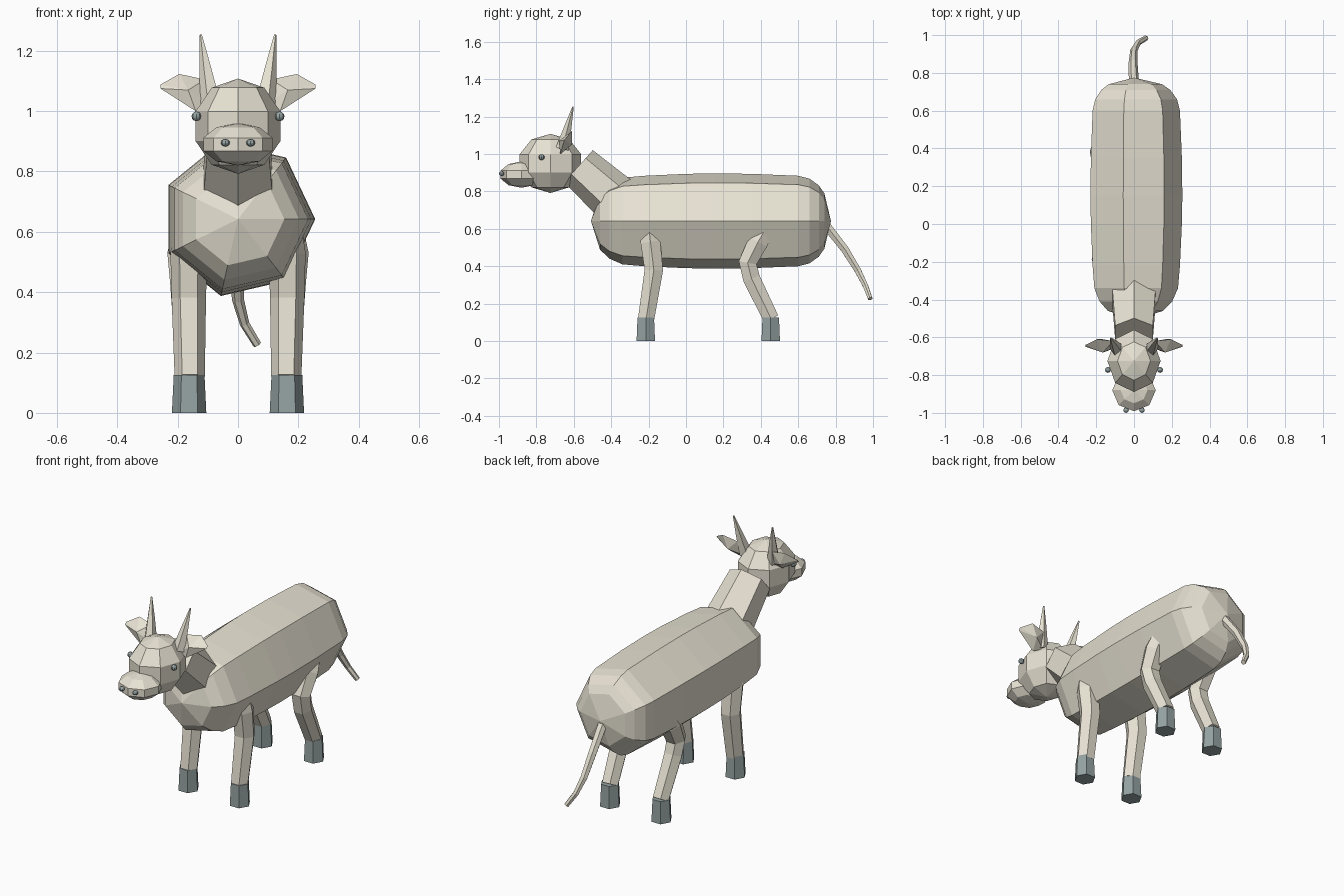
import bpy, bmesh, math
from mathutils import Vector, Matrix

if "Cube" in bpy.data.objects:
    bpy.data.objects.remove(bpy.data.objects["Cube"])


def material(name, color):
    m = bpy.data.materials.new(name)
    m.diffuse_color = (*color, 1)
    m.use_nodes = True
    m.node_tree.nodes["Principled BSDF"].inputs["Base Color"].default_value = m.diffuse_color
    return m


HIDE = material("hide", (0.80, 0.76, 0.65))
DARK = material("dark_horn", (0.30, 0.36, 0.36))


def finish(name, bm, mat, mirror):
    bmesh.ops.remove_doubles(bm, verts=bm.verts, dist=0.0005)
    bmesh.ops.recalc_face_normals(bm, faces=bm.faces)
    me = bpy.data.meshes.new(name)
    bm.to_mesh(me)
    bm.free()
    me.materials.append(mat)
    ob = bpy.data.objects.new(name, me)
    bpy.context.collection.objects.link(ob)
    if mirror:
        mod = ob.modifiers.new("mirror", 'MIRROR')
        mod.use_mirror_merge = False
    return ob


def tube(name, path, sides, mat=HIDE, mirror=False, phase=0.0, aspect=1.0):
    """Faceted tube through (x, y, z, radius) stations."""
    bm = bmesh.new()
    pts = [Vector(p[:3]) for p in path]
    rings = []
    for i, p in enumerate(path):
        a, b = pts[max(i - 1, 0)], pts[min(i + 1, len(pts) - 1)]
        t = (b - a).normalized()
        side = (Vector((1, 0, 0)) - t * t.x).normalized()
        up = side.cross(t)
        ring = []
        for k in range(sides):
            ang = phase + 2 * math.pi * k / sides
            off = side * math.cos(ang) + up * math.sin(ang) * aspect
            ring.append(bm.verts.new(pts[i] + off * p[3]))
        rings.append(ring)
    for r, s in zip(rings, rings[1:]):
        for k in range(sides):
            j = (k + 1) % sides
            bm.faces.new((r[k], r[j], s[j], s[k]))
    bm.faces.new(rings[0])
    bm.faces.new(rings[-1])
    return finish(name, bm, mat, mirror)


def ball(name, loc, radii, seg, rings, mat=HIDE, mirror=False):
    bm = bmesh.new()
    mtx = Matrix.Translation(loc) @ Matrix.Diagonal((*radii, 1))
    bmesh.ops.create_uvsphere(bm, u_segments=seg, v_segments=rings, radius=1, matrix=mtx)
    return finish(name, bm, mat, mirror)


# Seven-sided barrel body with domed ends
profile = [(-0.508, 0.0), (-0.46, 0.60), (-0.41, 0.79), (-0.34, 0.91), (-0.22, 0.95),
           (0.0, 0.99), (0.15, 1.0), (0.35, 0.99), (0.6, 0.95), (0.66, 0.89),
           (0.71, 0.75), (0.74, 0.58), (0.775, 0.0)]
tube("body", [(0, y, 0.642, 0.256 * s) for y, s in profile], 7, aspect=1.02)

# Neck, head and muzzle
tube("neck", [(0, -0.30, 0.69, 0.14), (0, -0.575, 0.935, 0.115)], 6, phase=math.pi / 2)
ball("head", (0, -0.725, 0.95), (0.148, 0.173, 0.158), 8, 5)
ball("muzzle", (0, -0.88, 0.89), (0.121, 0.117, 0.07), 8, 5)
ball("eyes", (0.138, -0.772, 0.983), (0.016,) * 3, 8, 6, DARK, True)
ball("nostrils", (0.042, -0.985, 0.895), (0.015, 0.015, 0.012), 8, 6, DARK, True)

# Horns
tube("horns", [(0.09, -0.662, 1.03, 0.036), (0.108, -0.63, 1.15, 0.02),
               (0.123, -0.604, 1.253, 0.004)], 5, mirror=True)

# Ears: flat faceted leaves
bm = bmesh.new()
for co in [(0.195, -0.61, 1.123), (0.14, -0.672, 1.0), (0.257, -0.64, 1.088),
           (0.257, -0.65, 1.075), (0.165, -0.68, 1.07), (0.165, -0.61, 1.05),
           (0.11, -0.62, 1.105), (0.09, -0.65, 1.02)]:
    bm.verts.new(co)
bmesh.ops.convex_hull(bm, input=bm.verts)
finish("ears", bm, HIDE, True)

# Legs and hooves
legs = {
    "front": [(0.16, -0.20, 0.62, 0.05), (0.163, -0.19, 0.53, 0.061), (0.163, -0.172, 0.38, 0.057),
              (0.16, -0.213, 0.12, 0.05)],
    "rear": [(0.165, 0.45, 0.64, 0.045), (0.172, 0.385, 0.53, 0.062), (0.168, 0.33, 0.42, 0.056),
             (0.165, 0.35, 0.335, 0.053), (0.16, 0.455, 0.12, 0.048)],
}
for name, path in legs.items():
    tube(name + "_legs", path, 6, mirror=True)
    y = path[-1][1] - 0.002
    tube(name + "_hooves", [(0.162, y, 0, 0.057), (0.162, y, 0.126, 0.051)], 6, DARK, True)

# Tail hanging behind and curling to one side
tube("tail", [(0, 0.74, 0.63, 0.027), (-0.005, 0.85, 0.49, 0.024), (0, 0.92, 0.375, 0.02),
              (0.022, 0.96, 0.295, 0.016), (0.064, 0.985, 0.226, 0.014)], 6)
